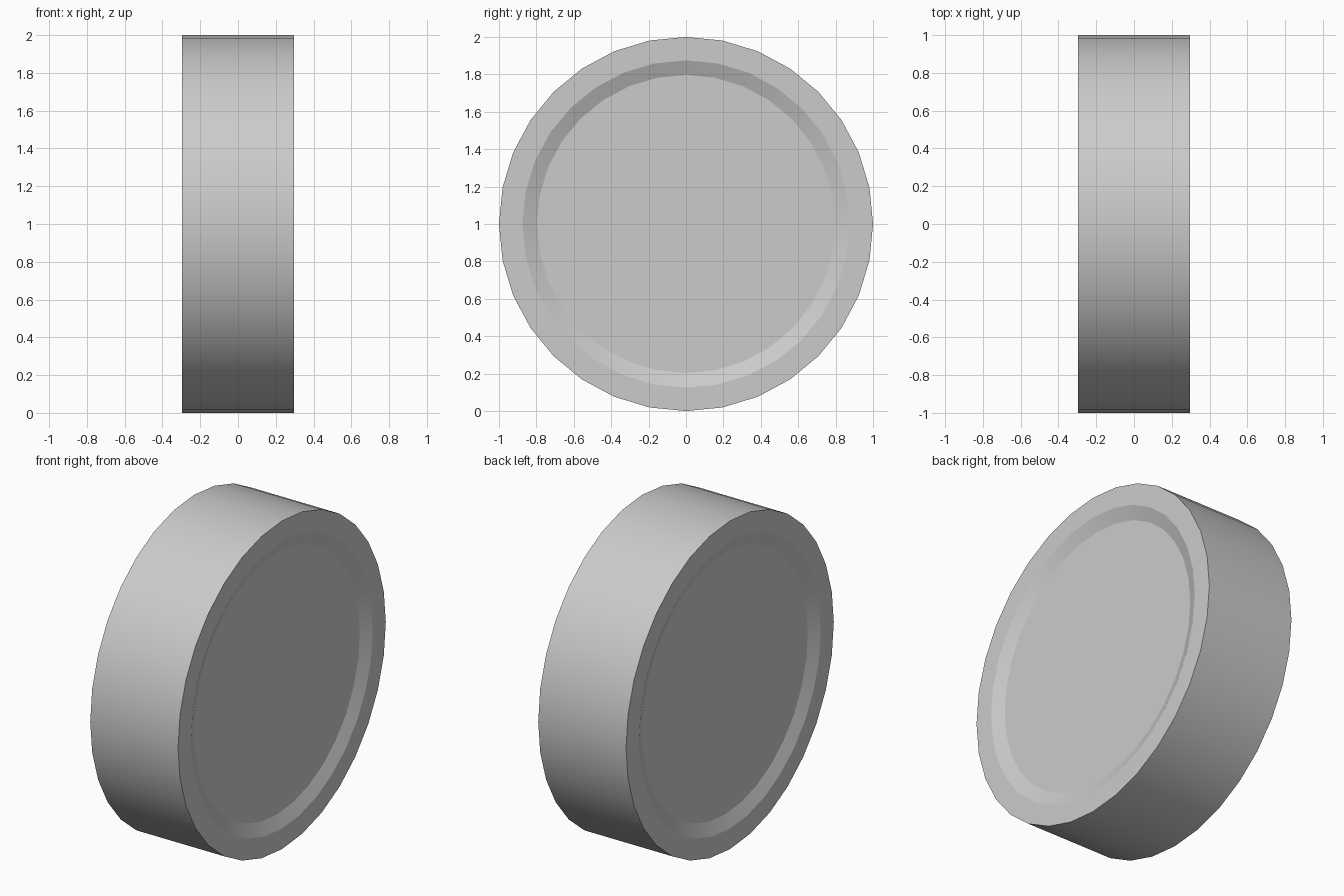
import bpy, bmesh, math

if "Cube" in bpy.data.objects:
    bpy.data.objects.remove(bpy.data.objects["Cube"])

SIDES = 32
HALF = 0.296      # half thickness along x
DEPTH = 0.033     # depth of the dished faces

# Half profile from one dish to the other: (x, radius)
profile = [(-HALF + DEPTH, 0.797), (-HALF, 0.875), (-HALF, 1.0)]
profile += [(-x, r) for x, r in reversed(profile)]

bm = bmesh.new()


def ring(x, r):
    """Circle of vertices around the x axis, centred at z = 1."""
    angles = [2 * math.pi * i / SIDES for i in range(SIDES)]
    return [bm.verts.new((x, r * math.cos(a), 1 + r * math.sin(a))) for a in angles]


rings = [ring(x, r) for x, r in profile]

# Rim, flat borders and sloped dish walls
for a, b in zip(rings, rings[1:]):
    for i in range(SIDES):
        j = (i + 1) % SIDES
        bm.faces.new((a[i], a[j], b[j], b[i]))

# Flat dish floors
bm.faces.new(rings[0])
bm.faces.new(rings[-1])
bmesh.ops.recalc_face_normals(bm, faces=bm.faces)

mesh = bpy.data.meshes.new("wheel_disc")
bm.to_mesh(mesh)
bm.free()
disc = bpy.data.objects.new("wheel_disc", mesh)
bpy.context.collection.objects.link(disc)

# Smooth around the rim, crisp at the dish edges
bpy.context.view_layer.objects.active = disc
disc.select_set(True)
bpy.ops.object.shade_smooth_by_angle(angle=math.radians(15))
